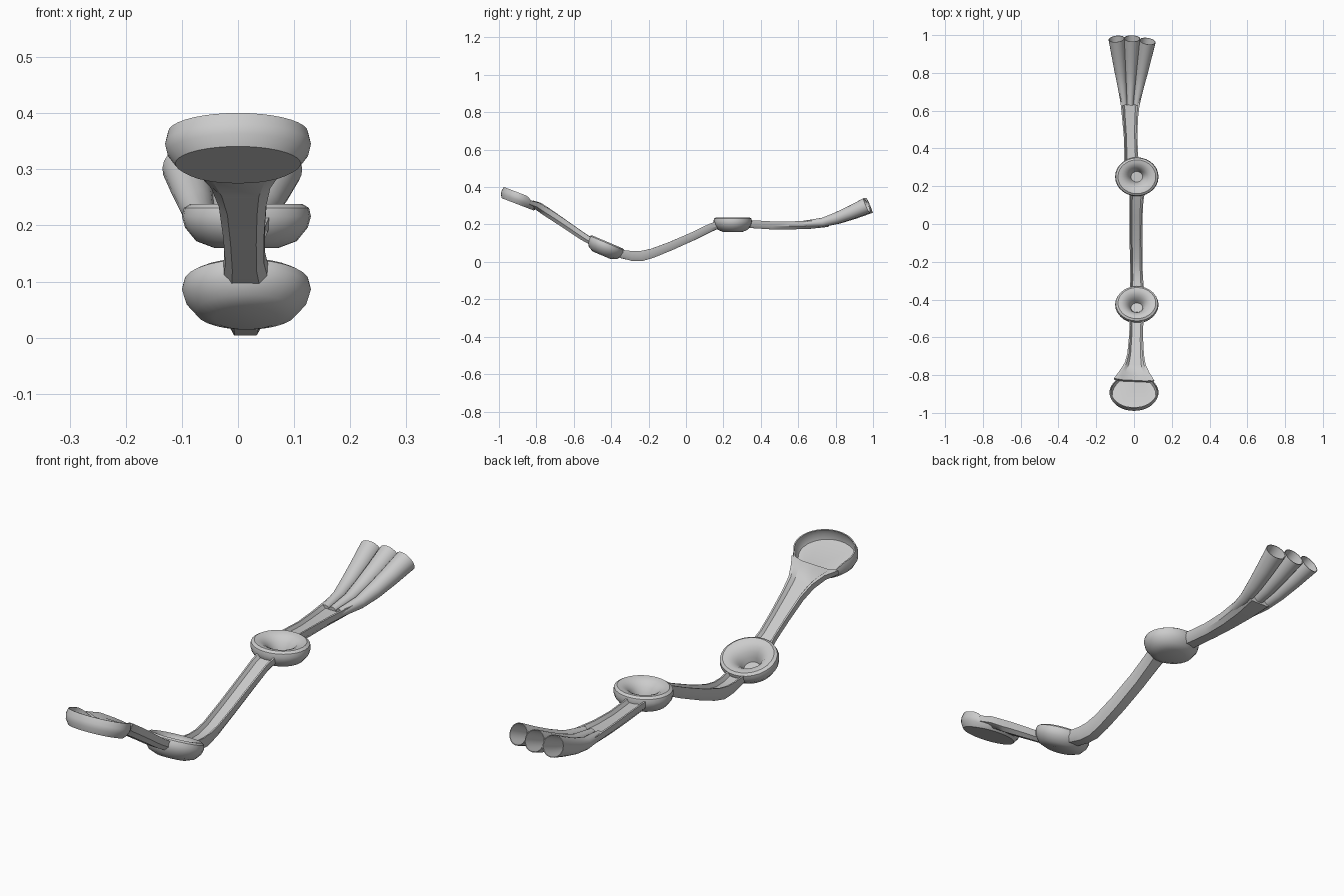
import bpy, bmesh, math
from mathutils import Vector, Matrix

if "Cube" in bpy.data.objects:
    bpy.data.objects.remove(bpy.data.objects["Cube"])


def loft(name, rings, cap_start=True, cap_end=True, closed=False, angle=35):
    """Skin a list of equal-length point rings."""
    bm = bmesh.new()
    vs = [[bm.verts.new(p) for p in r] for r in rings]
    n = len(rings[0])
    pairs = list(zip(vs, vs[1:])) + ([(vs[-1], vs[0])] if closed else [])
    for a, b in pairs:
        for i in range(n):
            j = (i + 1) % n
            bm.faces.new((a[i], a[j], b[j], b[i]))
    if cap_start and not closed:
        bm.faces.new(vs[0][::-1])
    if cap_end and not closed:
        bm.faces.new(vs[-1])
    bmesh.ops.recalc_face_normals(bm, faces=bm.faces)
    me = bpy.data.meshes.new(name)
    bm.to_mesh(me)
    bm.free()
    ob = bpy.data.objects.new(name, me)
    bpy.context.collection.objects.link(ob)
    bpy.ops.object.select_all(action='DESELECT')
    ob.select_set(True)
    bpy.context.view_layer.objects.active = ob
    bpy.ops.object.shade_smooth_by_angle(angle=math.radians(angle))
    return ob


def frames(points):
    """Tangent, side and up vectors along a path."""
    out = []
    for i, p in enumerate(points):
        a, b = points[max(i - 1, 0)], points[min(i + 1, len(points) - 1)]
        t = (b - a).normalized()
        side = t.cross(Vector((0, 0, 1))).normalized()
        out.append((p, side, side.cross(t)))
    return out


# Shallow trough cross-section, in half-widths and heights
TROUGH = [(-1, .5), (-.96, -.1), (-.6, -.5), (.6, -.5), (.96, -.1), (1, .5),
          (.82, .5), (.6, .2), (-.6, .2), (-.82, .5)]


def channel(name, stations):
    """stations: x, y, z, half-width, height"""
    fr = frames([Vector(s[:3]) for s in stations])
    rings = [[p + side * (u * s[3]) + up * (v * s[4]) for u, v in TROUGH]
             for (p, side, up), s in zip(fr, stations)]
    return loft(name, rings)


def tube(name, stations, wall=.003):
    """stations: x, y, z, radius; open at the far end"""
    fr = frames([Vector(s[:3]) for s in stations])

    def ring(k, inset):
        p, side, up = fr[k]
        r = stations[k][3] - inset
        return [p + (side * math.cos(a) + up * math.sin(a)) * r
                for a in (math.tau * i / 20 for i in range(20))]
    n = len(stations)
    rings = [ring(k, 0) for k in range(n)] + [ring(k, wall) for k in reversed(range(n))]
    return loft(name, rings)


# Ring-shaped disc profile: radius fraction, height
DISC = [(.5, -.044), (.78, -.032), (.95, -.008), (1, .012), (.97, .027), (.87, .034),
        (.72, .032), (.56, .024), (.42, .008), (.32, -.012), (.27, -.03)]


def disc(name, loc, tilt):
    m = Matrix.Translation(loc) @ Matrix.Rotation(tilt, 4, 'X')
    rings = [[m @ Vector((.115 * r * math.cos(a), .103 * r * math.sin(a), z))
              for a in (math.tau * i / 28 for i in range(28))] for r, z in DISC]
    return loft(name, rings)


# Scoop bowl: stacked outlines, low wall at the back where it pours out
def scoop_ring(scale, z, back_z):
    m = Matrix.Translation((0, -.895, .338)) @ Matrix.Rotation(math.radians(-21), 4, 'X')
    pts = []
    for i in range(36):
        a = math.tau * i / 36
        s = math.sin(a)
        k = max(0, (s - .35) / .65)
        k = k * k * (3 - 2 * k)
        x = .13 * scale * math.cos(a)
        y = .1 * scale * s + .012 * k
        pts.append(m @ Vector((x, y, z * (1 - k) + back_z * k)))
    return pts


loft("scoop_bowl", [
    scoop_ring(.86, -.03, -.03), scoop_ring(.97, -.01, -.018), scoop_ring(1, .008, -.012),
    scoop_ring(.96, .03, -.008), scoop_ring(.92, .03, -.008),
    scoop_ring(.95, .008, -.012), scoop_ring(.88, -.014, -.016)])

# Channels between the scoop, discs and outlets
channel("upper_channel", [
    (.0, -.83, .312, .108, .035), (.002, -.79, .297, .078, .042), (.005, -.75, .270, .055, .045),
    (.008, -.70, .237, .044, .045), (.01, -.62, .183, .038, .042),
    (.012, -.55, .135, .036, .04), (.014, -.50, .105, .042, .035)])

channel("middle_channel", [
    (.015, -.39, .053, .042, .04), (.015, -.34, .041, .037, .045), (.014, -.29, .032, .034, .052),
    (.013, -.24, .031, .033, .055), (.012, -.18, .046, .033, .05), (.01, -.08, .085, .034, .046),
    (.01, .04, .138, .035, .044), (.013, .13, .182, .037, .042), (.018, .19, .205, .042, .038)])

channel("lower_channel", [
    (-.012, .31, .205, .04, .04), (-.015, .36, .201, .037, .042), (-.018, .46, .195, .036, .043),
    (-.021, .56, .195, .042, .043), (-.020, .66, .198, .053, .043), (-.017, .76, .207, .066, .04)])

# Two swirl discs
disc("front_disc", (.015, -.432, .075), math.radians(-23))
disc("rear_disc", (.015, .25, .204), 0)

# Three flared outlet tubes: start x, end x, end y
for name, x0, x1, y1 in (("left_outlet", -.052, -.092, .980),
                         ("middle_outlet", -.020, -.010, .982),
                         ("right_outlet", .012, .072, .968)):
    st = []
    for f, z, r in ((0, .203, .017), (.3, .212, .024), (.52, .234, .031),
                    (.76, .266, .037), (1, .302, .043)):
        st.append((x0 + (x1 - x0) * f, .63 + (y1 - .63) * f, z, r))
    tube(name, st)
